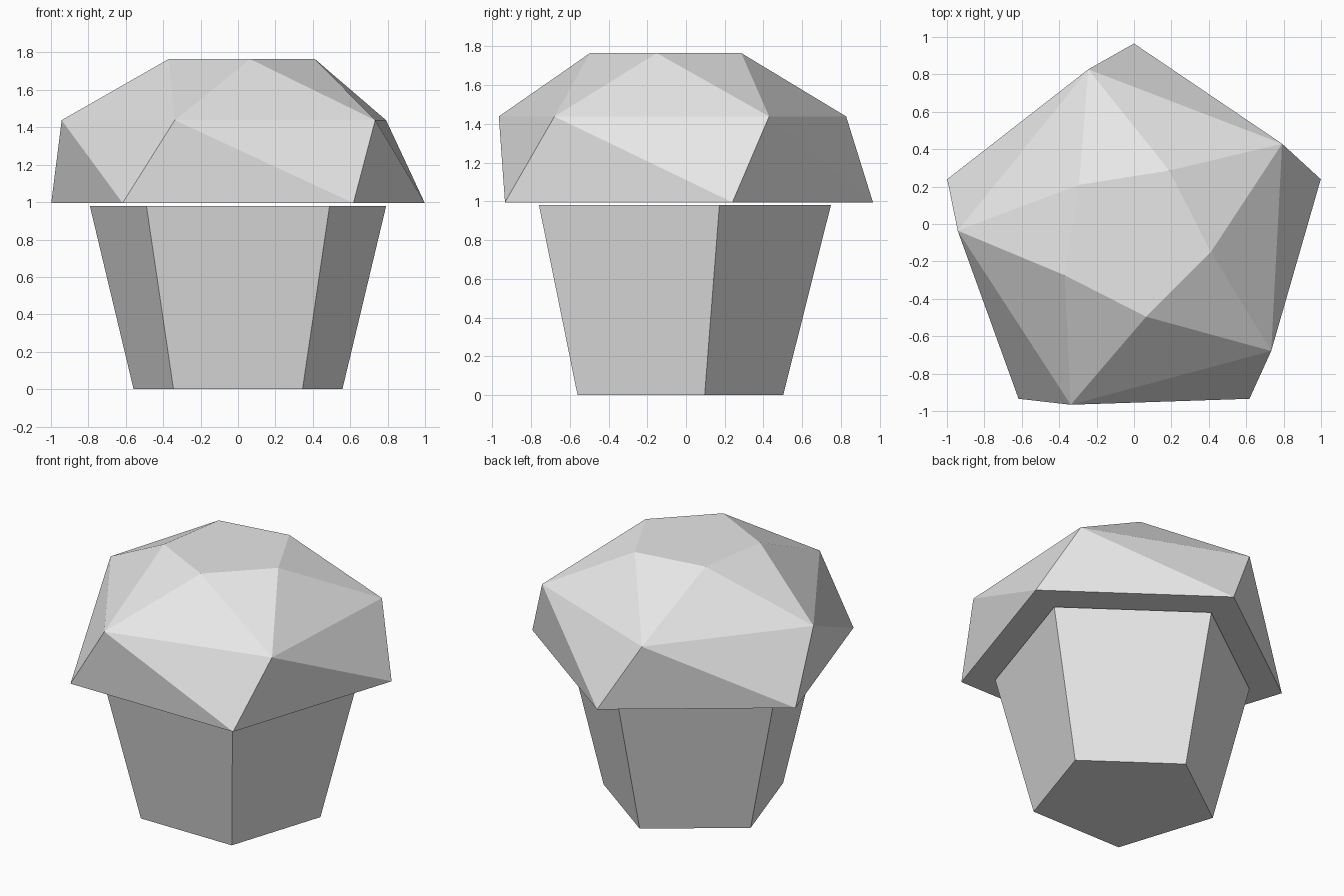
import bpy
import bmesh
import math

SIDES = 5
CENTRE_Y = -0.085

cube = bpy.data.objects.get("Cube")
if cube:
    bpy.data.objects.remove(cube, do_unlink=True)

grey = bpy.data.materials.new("light_grey")
grey.use_nodes = True
colour = (0.8, 0.8, 0.8, 1)
grey.diffuse_color = colour
grey.node_tree.nodes["Principled BSDF"].inputs["Base Color"].default_value = colour


def ring(bm, radius, z, twist=0):
    """Pentagon of vertices, its first corner pointing back plus a twist."""
    verts = []
    for i in range(SIDES):
        a = math.radians(90 + twist) + math.tau * i / SIDES
        verts.append(bm.verts.new((radius * math.cos(a),
                                   CENTRE_Y + radius * math.sin(a), z)))
    return verts


def build(name, rings, triangulated):
    """Stack rings into a closed solid with flat faces."""
    bm = bmesh.new()
    loops = [ring(bm, *r) for r in rings]
    for low, high in zip(loops, loops[1:]):
        for i in range(SIDES):
            j = (i + 1) % SIDES
            if triangulated:
                bm.faces.new((low[i], low[j], high[i]))
                bm.faces.new((low[j], high[j], high[i]))
            else:
                bm.faces.new((low[i], low[j], high[j], high[i]))
    bm.faces.new(loops[0][::-1])
    bm.faces.new(loops[-1])
    bmesh.ops.recalc_face_normals(bm, faces=bm.faces)
    mesh = bpy.data.meshes.new(name)
    bm.to_mesh(mesh)
    bm.free()
    mesh.materials.append(grey)
    obj = bpy.data.objects.new(name, mesh)
    bpy.context.collection.objects.link(obj)
    return obj


# Tapered five-sided cup: (radius, height)
build("cup", [(0.587, 0), (0.833, 0.98)], False)

# Twisted faceted top: (radius, height, twist)
build("cake_top", [(1.05, 0.995), (0.944, 1.438, 15), (0.416, 1.765, 45)], True)
